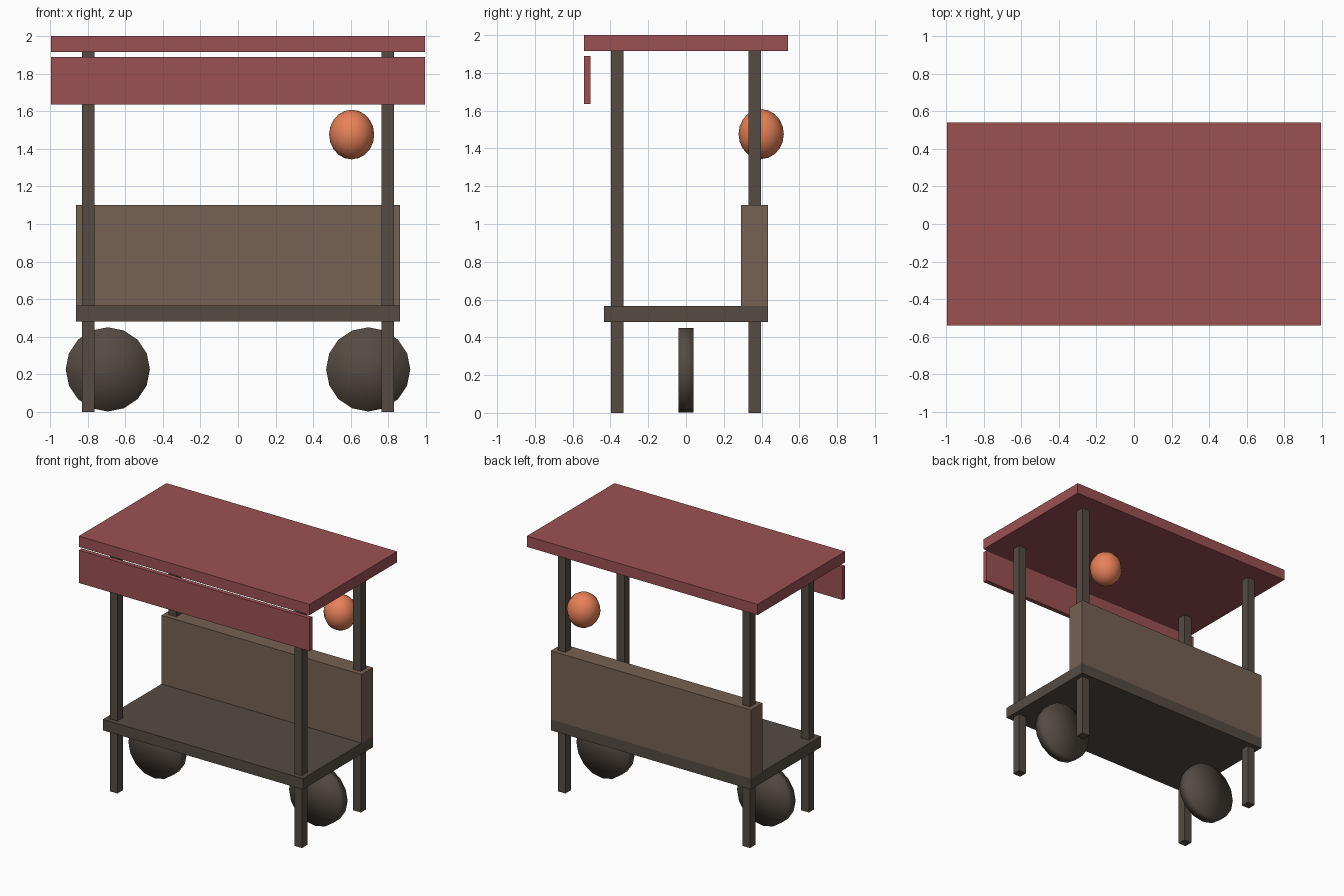
import bpy

if "Cube" in bpy.data.objects:
    bpy.data.objects.remove(bpy.data.objects["Cube"])


def material(name, rgb):
    m = bpy.data.materials.new(name)
    m.diffuse_color = (*rgb, 1.0)
    m.use_nodes = True
    m.node_tree.nodes["Principled BSDF"].inputs["Base Color"].default_value = m.diffuse_color
    return m


RED = material("red_canvas", (0.33, 0.082, 0.086))
DARK = material("dark_wood", (0.09, 0.07, 0.055))
BROWN = material("brown_wood", (0.18, 0.12, 0.085))
ORANGE = material("orange_paper", (0.80, 0.22, 0.10))


def finish(name, mat, smooth=False):
    ob = bpy.context.object
    ob.name = name
    bpy.ops.object.transform_apply(location=False, rotation=True, scale=True)
    ob.data.materials.append(mat)
    if smooth:
        bpy.ops.object.shade_smooth()
    return ob


def box(name, mat, x, y, z):
    """Box from (min, max) ranges on each axis."""
    ranges = (x, y, z)
    bpy.ops.mesh.primitive_cube_add(size=1, location=[(a + b) / 2 for a, b in ranges])
    bpy.context.object.scale = [b - a for a, b in ranges]
    return finish(name, mat)


# Canopy and hanging front valance
box("canopy_roof", RED, (-0.995, 0.995), (-0.54, 0.54), (1.916, 2.0))
box("front_valance", RED, (-0.995, 0.995), (-0.54, -0.505), (1.635, 1.89))

# Counter deck and back panel
box("counter_deck", DARK, (-0.863, 0.863), (-0.433, 0.433), (0.48, 0.565))
box("back_panel", BROWN, (-0.863, 0.863), (0.291, 0.433), (0.565, 1.10))

for side, sx in (("left", -1), ("right", 1)):
    # Full-height corner posts
    for end, sy in (("front", -1), ("back", 1)):
        px, py, h = sx * 0.796, sy * 0.363, 0.033
        box(f"{end}_{side}_post", DARK, (px - h, px + h), (py - h, py + h), (0.0, 1.916))

    # Soft-shaded sixteen-sided wheels
    bpy.ops.mesh.primitive_cylinder_add(
        vertices=16, radius=0.224, depth=0.082, end_fill_type='TRIFAN',
        location=(sx * 0.693, 0, 0.226), rotation=(1.570796, 0, 0))
    finish(f"{side}_wheel", DARK, smooth=True)

# Paper lantern by the back right post
bpy.ops.mesh.primitive_uv_sphere_add(
    segments=12, ring_count=10, radius=1, location=(0.605, 0.398, 1.476))
bpy.context.object.scale = (0.12, 0.12, 0.132)
finish("lantern", ORANGE, smooth=True)
